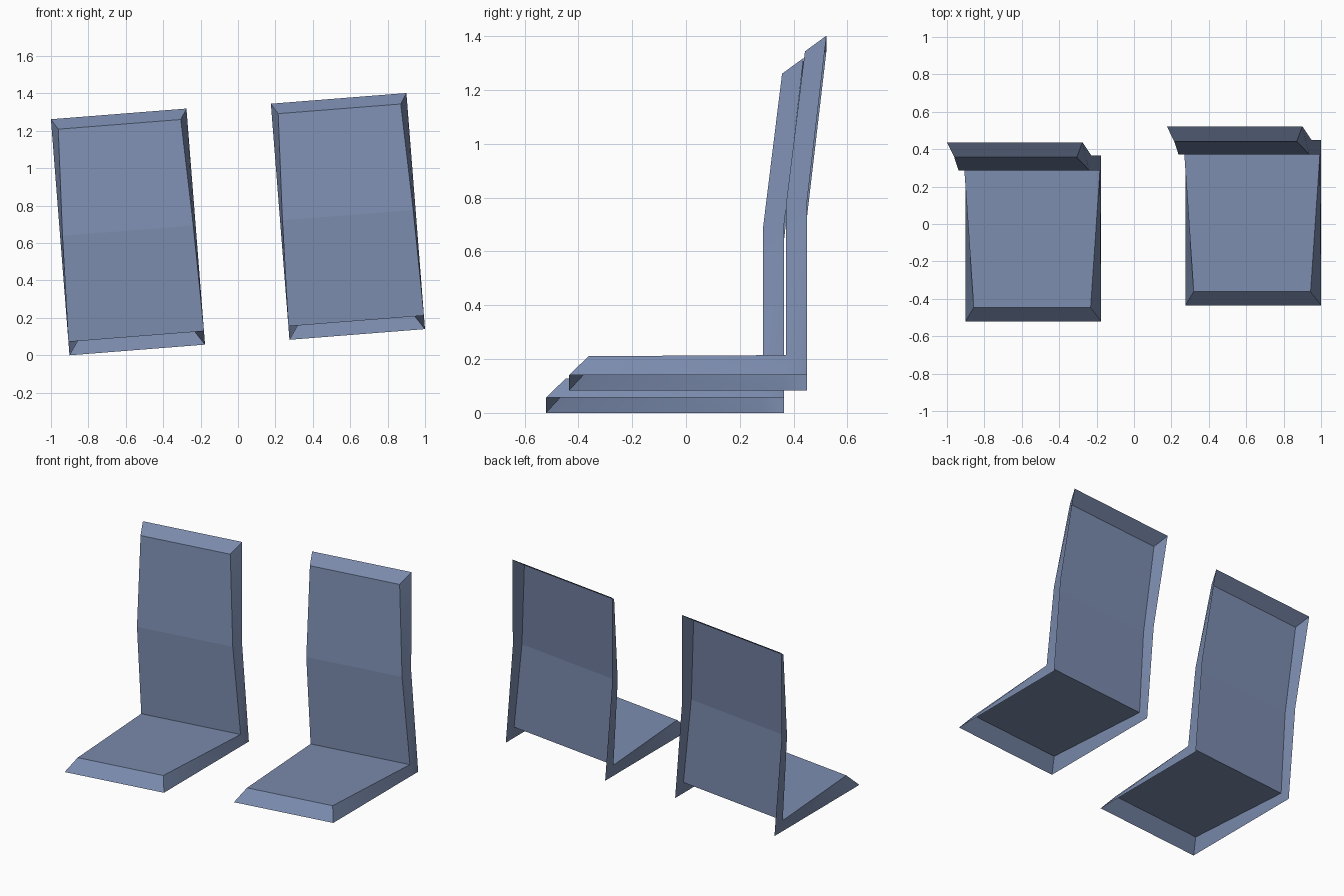
import bpy, bmesh, math
from mathutils import Matrix

if "Cube" in bpy.data.objects:
    bpy.data.objects.remove(bpy.data.objects["Cube"])

W = 0.727                 # chair width
TILT = math.radians(-4.5)  # sideways lean

blue = bpy.data.materials.new("slate_blue")
blue.diffuse_color = (0.20, 0.263, 0.425, 1)
blue.use_nodes = True
blue.node_tree.nodes["Principled BSDF"].inputs["Base Color"].default_value = blue.diffuse_color

# Profiles in side view: (inset from side, y, z)
panel = [(0.05, -0.447, 0.075), (0, 0.287, 0.075), (0.013, 0.287, 0.64), (0.035, 0.357, 1.21)]
rim = [(0, -0.52, 0), (0, 0.287, 0), (0, 0.365, 0), (0, 0.365, 0.075),
       (0, 0.365, 0.65), (0, 0.437, 1.266)]


def make_chair(name, location):
    bm = bmesh.new()

    def verts(profile, right):
        return [bm.verts.new((W - i if right else i, y, z)) for i, y, z in profile]

    pl, pr = verts(panel, False), verts(panel, True)
    rl, rr = verts(rim, False), verts(rim, True)
    # seat and back surface
    for a in range(3):
        bm.faces.new((pl[a], pr[a], pr[a + 1], pl[a + 1]))
    # sloping front lip and top lip (underside and rear stay open)
    bm.faces.new((rl[0], rr[0], pr[0], pl[0]))
    bm.faces.new((pl[3], pr[3], rr[5], rl[5]))
    # side walls
    for p, r, flip in ((pl, rl, True), (pr, rr, False)):
        for f in ((r[0], r[1], p[1], p[0]), (r[1], r[2], r[3], p[1]),
                  (p[1], r[3], r[4], p[2]), (p[2], r[4], r[5], p[3])):
            face = bm.faces.new(f[::-1] if flip else f)
            face.smooth = True
    bm.transform(Matrix.Rotation(TILT, 4, 'Y'))
    mesh = bpy.data.meshes.new(name)
    bm.to_mesh(mesh)
    bm.free()
    mesh.materials.append(blue)
    ob = bpy.data.objects.new(name, mesh)
    ob.location = location
    bpy.context.collection.objects.link(ob)


make_chair("left_seat_shell", (-0.901, 0, 0))
make_chair("right_seat_shell", (0.275, 0.085, 0.083))
